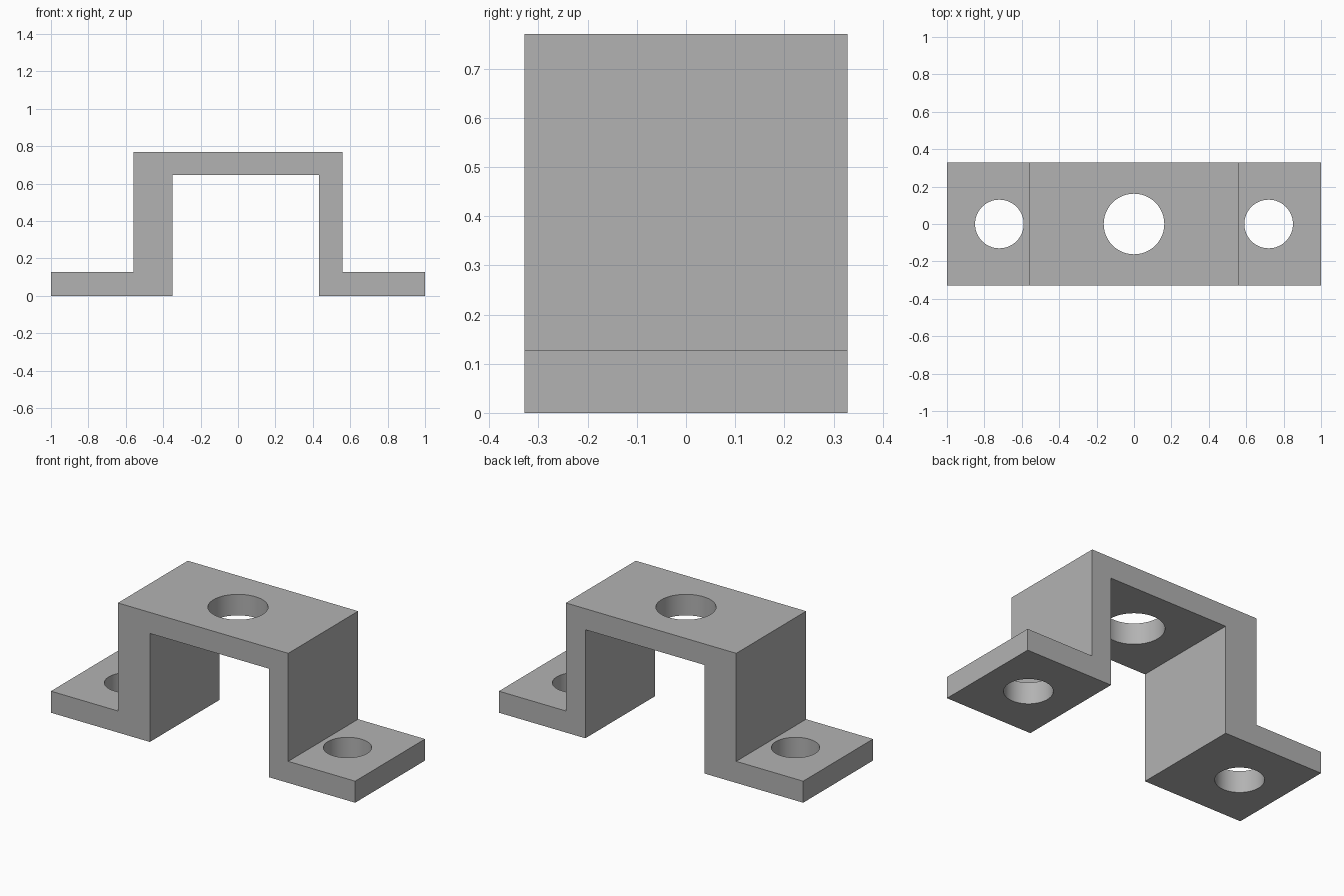
import bpy
import bmesh
import math

cube = bpy.data.objects.get("Cube")
if cube:
    bpy.data.objects.remove(cube, do_unlink=True)

GREY = (0.448, 0.448, 0.448, 1.0)
HALF_DEPTH = 0.328
THICK = 0.128
TOP = 0.77

material = bpy.data.materials.new("plain grey")
material.use_nodes = True
material.diffuse_color = GREY
material.node_tree.nodes["Principled BSDF"].inputs["Base Color"].default_value = GREY


def extrude_profile(name, profile):
    """Extrude an x-z outline through the full depth."""
    bm = bmesh.new()
    face = bm.faces.new([bm.verts.new((x, -HALF_DEPTH, z)) for x, z in profile])
    result = bmesh.ops.extrude_face_region(bm, geom=[face])
    verts = [v for v in result["geom"] if isinstance(v, bmesh.types.BMVert)]
    bmesh.ops.translate(bm, verts=verts, vec=(0, 2 * HALF_DEPTH, 0))
    bmesh.ops.recalc_face_normals(bm, faces=bm.faces)
    mesh = bpy.data.meshes.new(name)
    bm.to_mesh(mesh)
    bm.free()
    mesh.materials.append(material)
    obj = bpy.data.objects.new(name, mesh)
    bpy.context.collection.objects.link(obj)
    return obj


def drill(target, x, z, radius):
    """Cut a round vertical hole, then discard the cutter."""
    bpy.ops.mesh.primitive_cylinder_add(vertices=64, radius=radius, depth=0.3, location=(x, 0, z))
    cutter = bpy.context.object
    cutter.name = "hole_cutter"
    cutter.hide_render = True
    cutter.data.materials.append(material)
    mod = target.modifiers.new("hole", "BOOLEAN")
    mod.operation = "DIFFERENCE"
    mod.solver = "EXACT"
    mod.object = cutter
    bpy.context.view_layer.objects.active = target
    bpy.ops.object.modifier_apply(modifier=mod.name)
    bpy.data.objects.remove(cutter, do_unlink=True)


# Hat-shaped bracket with a thicker wall on the -x side
bracket = extrude_profile("bracket", [
    (-1, 0), (-0.35, 0), (-0.35, TOP - THICK + 0.003), (0.432, TOP - THICK + 0.003),
    (0.432, 0), (1, 0), (1, THICK), (0.56, THICK),
    (0.56, TOP), (-0.56, TOP), (-0.56, THICK), (-1, THICK),
])

# Screw holes in the feet and a larger hole in the bridge
for side in (-1, 1):
    drill(bracket, side * 0.72, THICK / 2, 0.13)
drill(bracket, 0, TOP - THICK / 2, 0.162)

# Round hole walls, crisp edges elsewhere
bpy.ops.object.select_all(action="DESELECT")
bracket.select_set(True)
bpy.context.view_layer.objects.active = bracket
bpy.ops.object.shade_smooth_by_angle(angle=math.radians(30))
